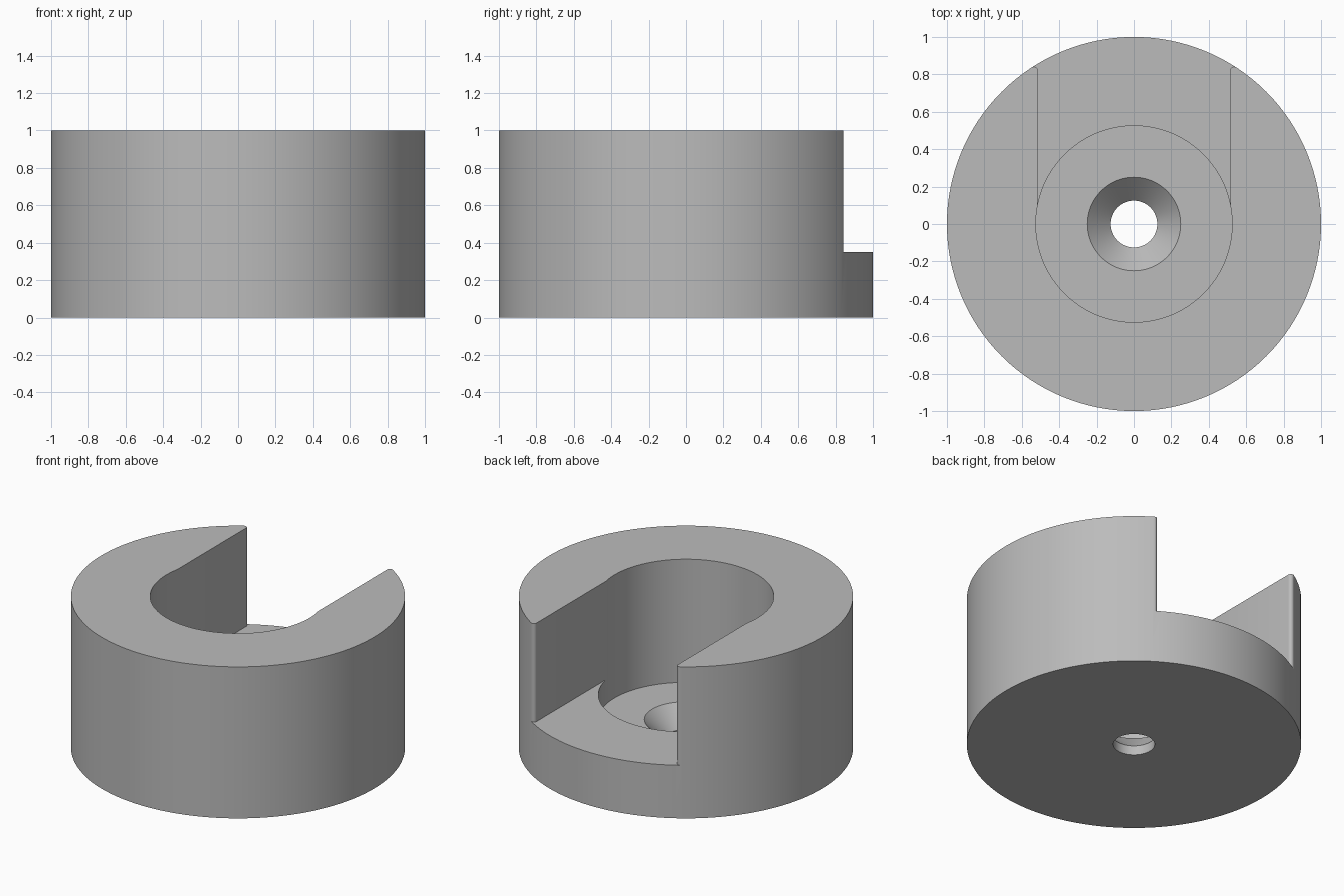
import bpy, bmesh
from math import sin, cos, pi, sqrt, atan2, radians

if "Cube" in bpy.data.objects:
    bpy.data.objects.remove(bpy.data.objects["Cube"])

SEGS = 128
POCKET_R, POCKET_Z = 0.525, 0.187
SLOT_X, SLOT_Z = 0.515, 0.35
FILLET = 0.02

grey = bpy.data.materials.new("plain grey")
grey.diffuse_color = (0.5, 0.5, 0.5, 1)
grey.use_nodes = True
grey.node_tree.nodes["Principled BSDF"].inputs["Base Color"].default_value = grey.diffuse_color


def make_object(name, bm):
    bmesh.ops.recalc_face_normals(bm, faces=bm.faces)
    mesh = bpy.data.meshes.new(name)
    bm.to_mesh(mesh)
    bm.free()
    mesh.materials.append(grey)
    obj = bpy.data.objects.new(name, mesh)
    bpy.context.collection.objects.link(obj)
    return obj


def lathe(name, profile):
    """Closed solid of revolution from (radius, z) points, capped at both ends."""
    bm = bmesh.new()
    rings = [[bm.verts.new((r * cos(2 * pi * i / SEGS), r * sin(2 * pi * i / SEGS), z))
              for i in range(SEGS)] for r, z in profile]
    for a, b in zip(rings, rings[1:]):
        for i in range(SEGS):
            j = (i + 1) % SEGS
            bm.faces.new((a[i], a[j], b[j], b[i]))
    bm.faces.new(rings[0])
    bm.faces.new(rings[-1])
    return make_object(name, bm)


def prism(name, outline, z0, z1):
    bm = bmesh.new()
    face = bm.faces.new([bm.verts.new((x, y, z0)) for x, y in outline])
    top = bmesh.ops.extrude_face_region(bm, geom=[face])["geom"]
    bmesh.ops.translate(bm, vec=(0, 0, z1 - z0),
                        verts=[v for v in top if isinstance(v, bmesh.types.BMVert)])
    return make_object(name, bm)


# Round body
body = lathe("round_body", [(1, 0), (1, 1)])

# Central pocket, countersink and through hole in one turned cutter
bore = lathe("bore_cutter", [(0.125, -0.1), (0.125, 0.062), (0.25, POCKET_Z),
                             (POCKET_R, POCKET_Z), (POCKET_R, 1.1)])

# Slot open to the back, with rounded mouth corners tangent to the body
cx = SLOT_X + FILLET
cy = sqrt((1 - FILLET) ** 2 - cx ** 2)
end = atan2(cy, cx)
side = [(SLOT_X, 0)]
for i in range(9):
    a = pi + (end - pi) * i / 8
    side.append((cx + FILLET * cos(a), cy + FILLET * sin(a)))
side += [(1.1 * cos(end), 1.1 * sin(end)), (1.1 * cos(end), 1.2)]
slot = prism("slot_cutter", side + [(-x, y) for x, y in reversed(side)], SLOT_Z, 1.1)

# Cut the body
bpy.context.view_layer.objects.active = body
for cutter in (bore, slot):
    mod = body.modifiers.new(cutter.name, 'BOOLEAN')
    mod.operation, mod.solver, mod.object = 'DIFFERENCE', 'EXACT', cutter
    bpy.ops.object.modifier_apply(modifier=mod.name)
    bpy.data.objects.remove(cutter)

# Smooth curved walls, crisp edges
bpy.ops.object.select_all(action='DESELECT')
body.select_set(True)
bpy.ops.object.shade_smooth_by_angle(angle=radians(30))
